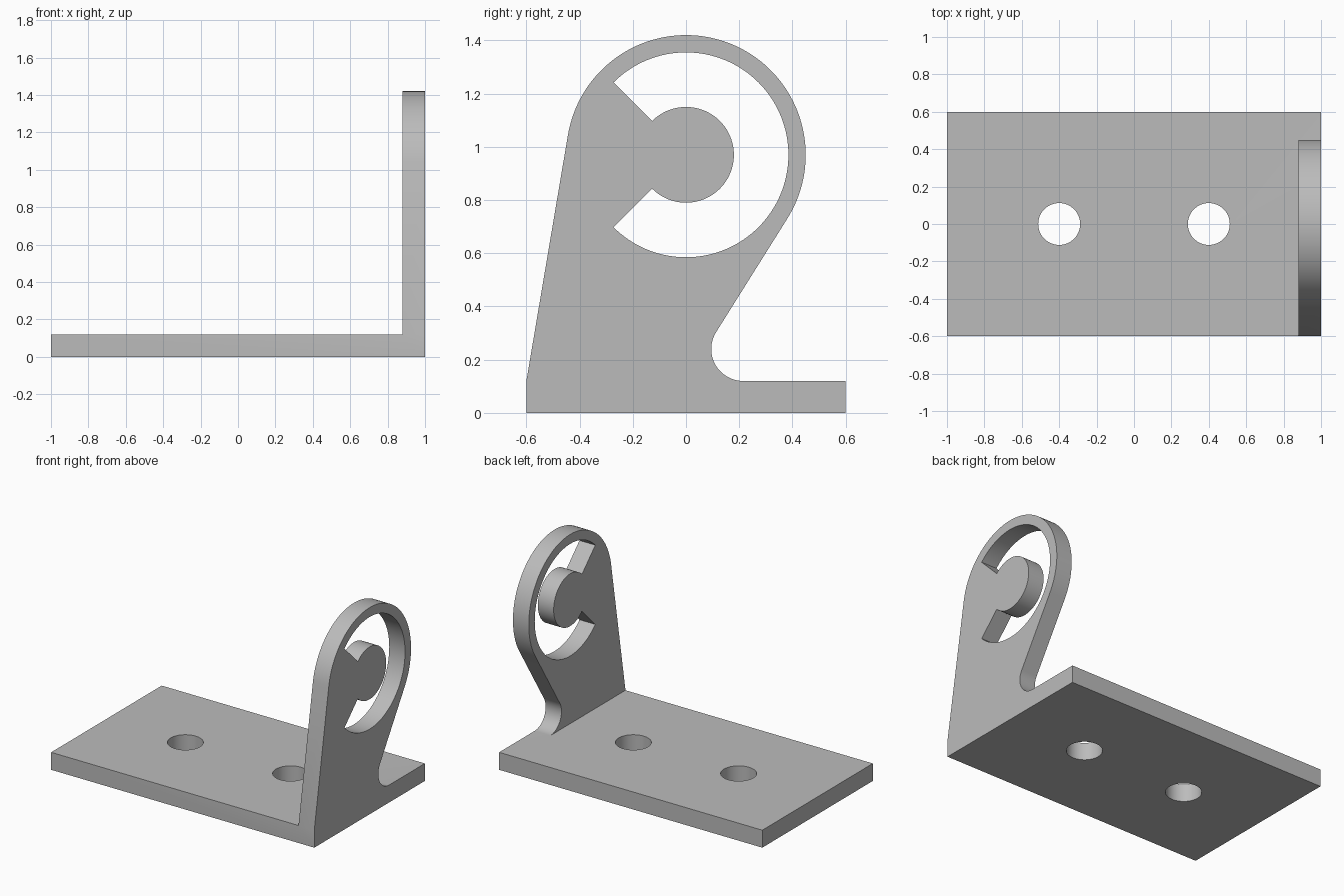
import bpy
import bmesh
from math import cos, sin, radians, pi, atan2, acos, degrees, hypot
from mathutils import Vector

cube = bpy.data.objects.get("Cube")
if cube:
    bpy.data.objects.remove(cube, do_unlink=True)

THICK = 0.12

steel = bpy.data.materials.new("plain grey")
steel.use_nodes = True
GREY = (0.5, 0.5, 0.5, 1)
steel.diffuse_color = GREY
steel.node_tree.nodes["Principled BSDF"].inputs["Base Color"].default_value = GREY


def arc(centre, radius, start, end, steps):
    """Points along an arc, angles in degrees."""
    angles = [radians(start + (end - start) * i / steps) for i in range(steps + 1)]
    return [(centre[0] + radius * cos(a), centre[1] + radius * sin(a)) for a in angles]


def extruded(name, loops, place, depth):
    """Fill an outline with holes and extrude it along the vector depth."""
    bm = bmesh.new()
    edges = []
    for loop in loops:
        verts = [bm.verts.new(place(u, v)) for u, v in loop]
        edges += [bm.edges.new((a, b)) for a, b in zip(verts, verts[1:] + verts[:1])]
    bmesh.ops.triangle_fill(bm, edges=edges, use_beauty=True)
    new = bmesh.ops.extrude_face_region(bm, geom=bm.faces[:], use_keep_orig=True)["geom"]
    bmesh.ops.translate(bm, vec=Vector(depth),
                        verts=[g for g in new if isinstance(g, bmesh.types.BMVert)])
    bmesh.ops.recalc_face_normals(bm, faces=bm.faces[:])
    mesh = bpy.data.meshes.new(name)
    bm.to_mesh(mesh)
    bm.free()
    mesh.materials.append(steel)
    obj = bpy.data.objects.new(name, mesh)
    bpy.context.collection.objects.link(obj)
    return obj


# Base plate with two bolt holes
outline = [(-1, -0.6), (1, -0.6), (1, 0.6), (-1, 0.6)]
holes = [arc((x, 0), 0.112, 0, 360, 64)[:-1] for x in (-0.4, 0.4)]
bracket = extruded("angle_bracket", [outline] + holes,
                   lambda u, v: (u, v, 0), (0, 0, THICK))

# Upright: round head, straight flanks tangent to it, fillet down to the base
head, head_r = (0, 0.97), 0.45
fillet, fillet_r = (0.215, 0.24), 0.12
dy, dz = -0.6 - head[0], THICK - head[1]
front_angle = degrees(atan2(dz, dy) - acos(head_r / hypot(dy, dz))) % 360
dy, dz = fillet[0] - head[0], fillet[1] - head[1]
back_angle = degrees(atan2(dz, dy) + acos((head_r + fillet_r) / hypot(dy, dz)))
profile = [(-0.6, 0), (-0.6, THICK)]
profile += arc(head, head_r, front_angle, back_angle, 80)
profile += arc(fillet, fillet_r, back_angle + 180, 270, 24)
profile += [(0.6, THICK), (0.6, 0)]

# C-shaped window around the central disc
window = arc(head, 0.385, -135, 135, 96) + arc(head, 0.18, 135, -135, 72)
upright = extruded("upright", [profile, window],
                   lambda u, v: (1 - THICK, u, v), (THICK, 0, 0))

# Weld the upright to the base
weld = bracket.modifiers.new("weld upright", 'BOOLEAN')
weld.operation = 'UNION'
weld.solver = 'EXACT'
weld.object = upright
bpy.context.view_layer.objects.active = bracket
bracket.select_set(True)
bpy.ops.object.modifier_apply(modifier=weld.name)
bpy.data.objects.remove(upright, do_unlink=True)
bpy.ops.object.shade_smooth_by_angle(angle=radians(20))
